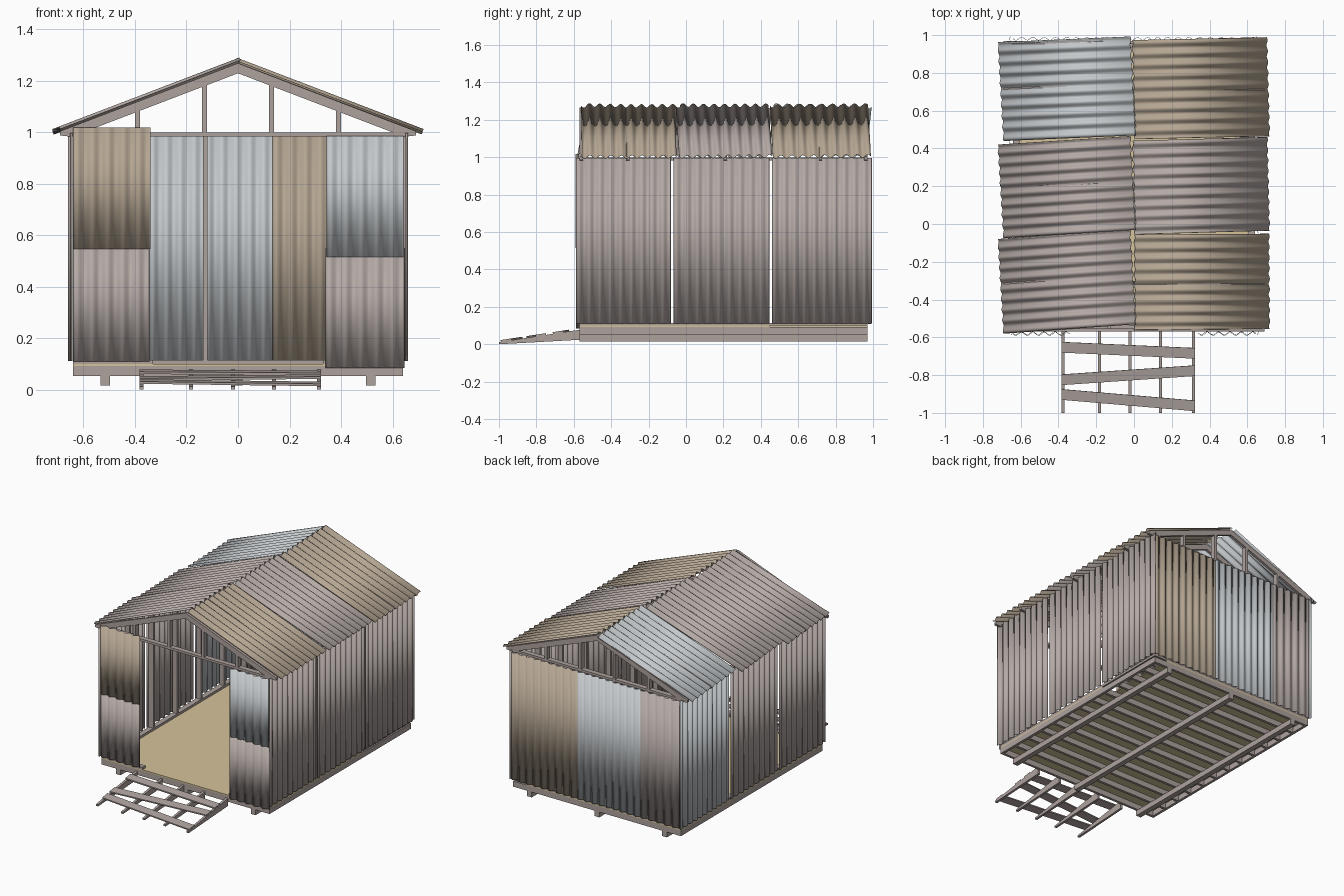
import bpy, math
from mathutils import Vector as V

if "Cube" in bpy.data.objects:
    bpy.data.objects.remove(bpy.data.objects["Cube"])


def mat(name, c):
    m = bpy.data.materials.new(name)
    m.diffuse_color = (*c, 1)
    m.use_nodes = True
    m.node_tree.nodes["Principled BSDF"].inputs["Base Color"].default_value = m.diffuse_color
    return m


PINK = mat("dull_pink_metal", (0.46, 0.40, 0.38))
TAN = mat("rusty_metal", (0.46, 0.38, 0.29))
ZINC = mat("bare_metal", (0.55, 0.58, 0.60))
WOOD = mat("timber", (0.42, 0.36, 0.34))
PLY = mat("plywood", (0.66, 0.54, 0.32))


def mesh(name, verts, faces, m):
    me = bpy.data.meshes.new(name)
    me.from_pydata([tuple(v) for v in verts], [], faces)
    me.materials.append(m)
    ob = bpy.data.objects.new(name, me)
    bpy.context.collection.objects.link(ob)
    return ob


def prism(name, base, sweep, m):
    """Extrude a closed polygon of 3D points along a vector."""
    n = len(base)
    pts = [V(p) for p in base]
    pts += [p + V(sweep) for p in pts]
    faces = [tuple(range(n))[::-1], tuple(range(n, 2 * n))]
    faces += [(i, (i + 1) % n, n + (i + 1) % n, n + i) for i in range(n)]
    return mesh(name, pts, faces, m)


def box(name, x0, x1, y0, y1, z0, z1, m=WOOD):
    return prism(name, [(x0, y0, z0), (x1, y0, z0), (x1, y1, z0), (x0, y1, z0)],
                 (0, 0, z1 - z0), m)


def sheet(name, origin, across, along, m, amp=0.008):
    """Corrugated sheet: waves run across, ridges run along."""
    o, u, v = V(origin), V(across), V(along)
    n = u.cross(v).normalized()
    waves = max(1, round(u.length / 0.056))
    k = waves * 8
    pts = []
    for i in range(k + 1):
        p = o + u * (i / k) + n * amp * math.sin(2 * math.pi * i / 8)
        pts += [p, p + v]
    ob = mesh(name, pts, [(2 * i, 2 * i + 2, 2 * i + 3, 2 * i + 1) for i in range(k)], m)
    for f in ob.data.polygons:
        f.use_smooth = True
    s = ob.modifiers.new("thickness", "SOLIDIFY")
    s.thickness, s.offset = 0.002, 0


Y0, Y1 = -0.57, 0.97

# Floor: skids, rims, joists, plywood
for x in (-0.515, 0, 0.515):
    box("skid", x - 0.018, x + 0.018, Y0, Y1, 0.016, 0.053)
for s in (-1, 1):
    box("floor_rim", s * 0.622, s * 0.64, Y0, Y1, 0.053, 0.091)
for i in range(13):
    y = Y0 + 0.009 + i * (Y1 - Y0 - 0.018) / 12
    box("floor_joist", -0.622 if 0 < i < 12 else -0.64, 0.622 if 0 < i < 12 else 0.64,
        y - 0.009, y + 0.009, 0.053, 0.091)
box("floor_board_front", -0.64, 0.64, Y0, 0.45, 0.091, 0.099, PLY)
box("floor_board_back", -0.64, 0.54, 0.45, Y1, 0.091, 0.099, PLY)

# Side wall frames
for s in (-1, 1):
    xs = sorted((s * 0.605, s * 0.64))
    box("side_bottom_plate", *xs, Y0, Y1, 0.099, 0.115)
    box("side_top_plate", *xs, Y0, Y1, 0.982, 0.998)
    for y in (-0.561, -0.31, -0.05, 0.21, 0.471, 0.72, 0.961):
        box("side_stud", *xs, y - 0.008, y + 0.008, 0.115, 0.982)

# Front and back wall frames with gable trusses
for name, ya, yb in (("front", Y0, Y0 + 0.035), ("back", Y1 - 0.035, Y1)):
    box(name + "_top_plate", -0.64, 0.64, ya, yb, 0.982, 0.998)
    for x in (-0.39, -0.13, 0.13, 0.39):
        box(name + "_gable_stud", x - 0.009, x + 0.009, ya, yb, 0.998, 1.238 - 0.382 * abs(x))
    for x in (-0.39, 0.39):
        box(name + "_stud", x - 0.009, x + 0.009, ya, yb, 0.115, 0.982)
box("back_stud", -0.136, -0.118, Y1 - 0.035, Y1, 0.115, 0.982)
box("back_bottom_plate", -0.605, 0.605, Y1 - 0.035, Y1, 0.099, 0.115)
for s in (-1, 1):
    box("front_bottom_plate", *sorted((s * 0.33, s * 0.605)), Y0, Y0 + 0.035, 0.099, 0.115)


# Rafters
def slope(x):
    return 1.275 - 0.382 * x


for y in (Y0, -0.32, 0.2, 0.71, Y1 - 0.018):
    for s in (-1, 1):
        prism("rafter", [(0, y, slope(0) - 0.008), (s * 0.69, y, slope(0.69) - 0.008),
                         (s * 0.69, y, slope(0.69) - 0.025), (s * 0.645, y, slope(0.645) - 0.047),
                         (0, y, slope(0) - 0.047)], (0, 0.018, 0), WOOD)

# Side cladding
for s, colours in ((1, (PINK, PINK, PINK)), (-1, (PINK, PINK, ZINC))):
    for (ya, yb), c in zip(((-0.587, -0.082), (-0.066, 0.445), (0.46, 0.993)), colours):
        sheet("side_sheet", (s * 0.651, ya, 0.112), (0, yb - ya, 0), (0, 0, 0.885), c)

# Back cladding
for xa, xb, c in ((-0.64, -0.34, PINK), (-0.345, 0.14, ZINC), (0.135, 0.645, TAN)):
    sheet("back_sheet", (xa, 0.981, 0.108), (xb - xa, 0, 0), (0, 0, 0.877), c)

# Front cladding: overlapping lower and upper sheets beside the doorway
for name, xa, xb, z0, z1, tilt, c in (
        ("front_left_lower_sheet", -0.64, -0.345, 0.11, 0.585, 0.002, PINK),
        ("front_left_upper_sheet", -0.64, -0.34, 0.545, 1.018, -0.002, TAN),
        ("front_right_lower_sheet", 0.34, 0.645, 0.085, 0.55, 0.002, PINK),
        ("front_right_upper_sheet", 0.345, 0.642, 0.515, 0.985, -0.002, ZINC)):
    sheet(name, (xa, -0.58 + tilt, z0), (xb - xa, 0, 0), (0, 0, z1 - z0), c)

# Roof sheets: side, y at ridge, y shift at eave, twist in x, width, colour
for s, y, dy, tw, w, c in ((-1, -0.53, -0.05, -0.03, 0.5, PINK),
                           (-1, -0.03, -0.045, -0.03, 0.495, PINK),
                           (-1, 0.47, -0.03, -0.03, 0.522, ZINC),
                           (1, -0.56, 0.005, -0.003, 0.503, TAN),
                           (1, -0.055, 0.02, -0.012, 0.495, PINK),
                           (1, 0.45, 0.015, -0.014, 0.523, TAN)):
    xr, xe = (0.01, -0.69) if s < 0 else (0.005, 0.717)
    start = V((xr, y, slope(s * xr)))
    sheet("roof_sheet", start, (tw, w, -0.382 * s * tw),
          V((xe, y + dy, slope(s * xe))) - start, c, 0.01)


# Ramp: tapered runners and crooked planks
def ramp_z(y):
    return 0.012 + (y + 1) * 0.152


for x in (-0.375, -0.183, -0.02, 0.14, 0.315):
    prism("ramp_runner", [(x - 0.008, -1, 0), (x - 0.008, Y0, 0.024),
                          (x - 0.008, Y0, ramp_z(Y0)), (x - 0.008, -1, 0.012)],
          (0.016, 0, 0), WOOD)
for yl, yr in ((-0.68, -0.712), (-0.852, -0.804), (-0.93, -0.99)):
    prism("ramp_plank", [(-0.383, yl, ramp_z(yl)), (0.322, yr, ramp_z(yr)),
                         (0.322, yr + 0.056, ramp_z(yr + 0.056)),
                         (-0.383, yl + 0.056, ramp_z(yl + 0.056))], (0, -0.001, 0.009), WOOD)

# Consistent outward normals
import bmesh
for ob in bpy.context.collection.objects:
    bm = bmesh.new()
    bm.from_mesh(ob.data)
    bmesh.ops.recalc_face_normals(bm, faces=bm.faces)
    bm.to_mesh(ob.data)
    bm.free()
